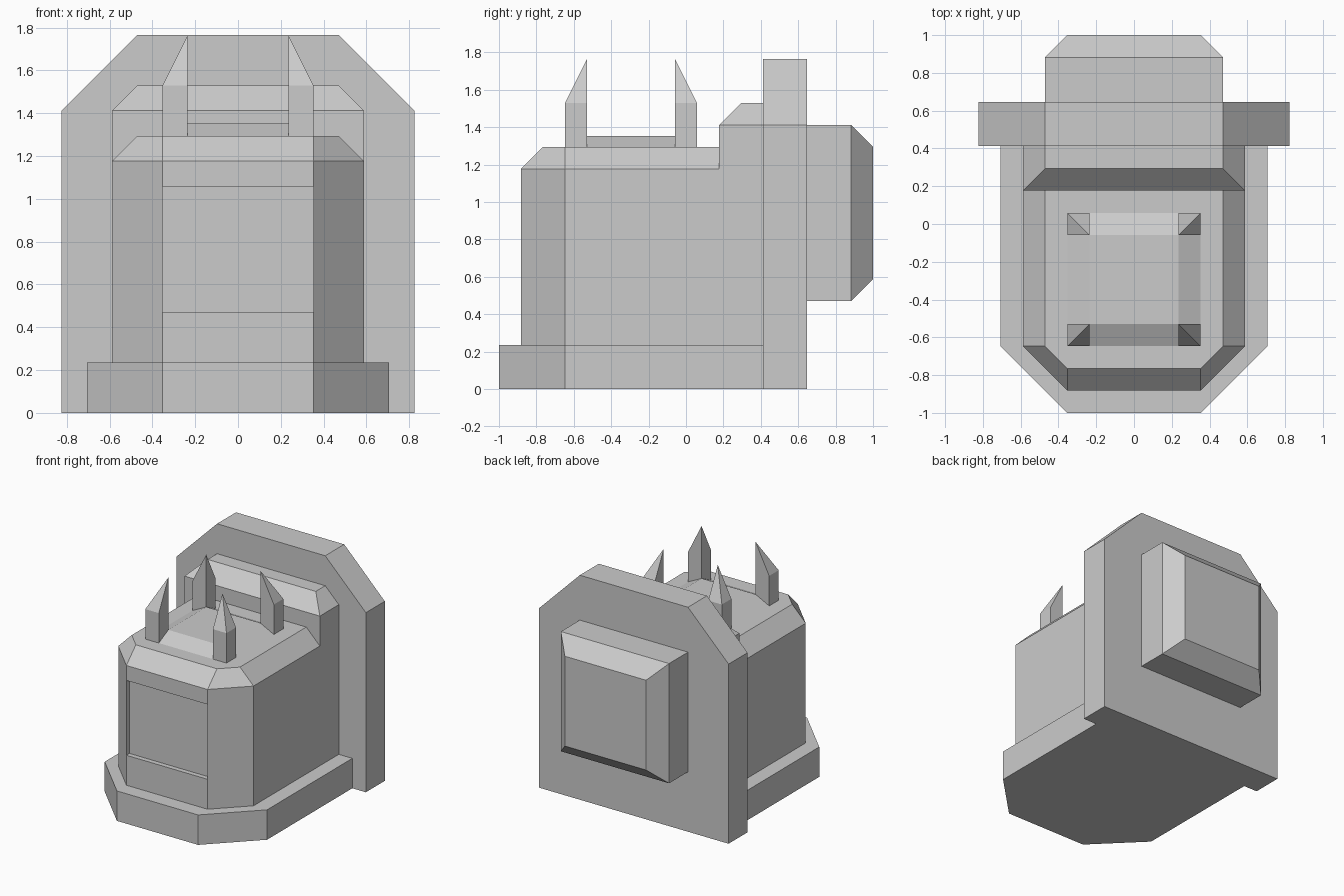
import bpy
import bmesh
from mathutils import Vector

if "Cube" in bpy.data.objects:
    bpy.data.objects.remove(bpy.data.objects["Cube"], do_unlink=True)

U = 2 / 17  # modelling grid step: every size is a multiple of it

grey = bpy.data.materials.new("plain grey")
grey.use_nodes = True
grey.diffuse_color = (0.6, 0.6, 0.6, 1)
grey.node_tree.nodes["Principled BSDF"].inputs["Base Color"].default_value = (0.6, 0.6, 0.6, 1)


def mirrored(half):
    """Close a +x half outline with its mirror image."""
    return half + [(-x, y) for x, y in reversed(half)]


def box(x, y0, y1):
    return mirrored([(x, y0), (x, y1)])


def loft(name, rings, upright=False, recess=None):
    """Skin (height, outline) rings; upright lofts run along y instead of z."""
    bm = bmesh.new()
    loops = []
    for h, outline in rings:
        pts = [(a, h, b) if upright else (a, b, h) for a, b in outline]
        loops.append([bm.verts.new(Vector(p) * U) for p in pts])
    for low, high in zip(loops, loops[1:]):
        for i in range(len(low)):
            j = (i + 1) % len(low)
            bm.faces.new((low[i], low[j], high[j], high[i]))
    bm.faces.new(loops[0])
    bm.faces.new(loops[-1])
    bmesh.ops.recalc_face_normals(bm, faces=bm.faces)
    if recess:
        # push the front panel between two heights inwards
        z0, z1, depth = recess
        front = [f for f in bm.faces if f.normal.y < -0.9
                 and z0 * U < f.calc_center_median().z < z1 * U]
        moved = bmesh.ops.extrude_discrete_faces(bm, faces=front)["faces"]
        bmesh.ops.translate(bm, verts=moved[0].verts, vec=(0, depth * U, 0))
    mesh = bpy.data.meshes.new(name)
    bm.to_mesh(mesh)
    bm.free()
    mesh.materials.append(grey)
    obj = bpy.data.objects.new(name, mesh)
    bpy.context.collection.objects.link(obj)
    return obj


# Plinth with clipped front corners
plinth = mirrored([(3, -8.5), (6, -5.5), (6, 3.5)])
loft("plinth", [(0, plinth), (2, plinth)])

# Main body with a shallow recessed front panel
body = mirrored([(3, -7.5), (5, -5.5), (5, 3.5)])
loft("body", [(z, body) for z in (2, 4, 9, 10)], recess=(4, 9, 0.33))

# Bevelled cap on the front of the body
cap_low = mirrored([(3, -7.5), (5, -5.5), (5, 1.5)])
cap_high = mirrored([(3, -6.5), (4, -5.5), (4, 1.5)])
loft("body_cap", [(10, cap_low), (11, cap_high)])

# Raised shoulder between the cap and the back plate
shoulder = box(5, 1.5, 3.5)
loft("shoulder", [(10, shoulder), (12, shoulder), (13, box(4, 2.5, 3.5))])

# Upright back plate with clipped top corners
plate = mirrored([(7, 0), (7, 12), (4, 15)])
loft("back_plate", [(3.5, plate), (5.5, plate)], upright=True)

# Bevelled box on the back
pack = box(4, 4, 12)
loft("back_box", [(5.5, pack), (7.5, pack), (8.5, box(3, 5, 11))], upright=True)

# Low sloped pad on top, between the spikes
loft("top_pad", [(11, box(3, -5.5, 0.5)), (11.5, box(2, -4.5, -0.5))])

# Four corner spikes, each leaning to its inner corner
for side, x in (("right", -1), ("left", 1)):
    for end, outer, inner in (("front", -5.5, -4.5), ("back", 0.5, -0.5)):
        post = [(2 * x, inner), (3 * x, inner), (3 * x, outer), (2 * x, outer)]
        spike = loft(f"{end}_{side}_spike",
                     [(11, post), (13, post), (15, [(2 * x, inner)] * 4)])
        bm = bmesh.new()
        bm.from_mesh(spike.data)
        bmesh.ops.remove_doubles(bm, verts=bm.verts, dist=0.001)
        bmesh.ops.recalc_face_normals(bm, faces=bm.faces)
        bm.to_mesh(spike.data)
        bm.free()
